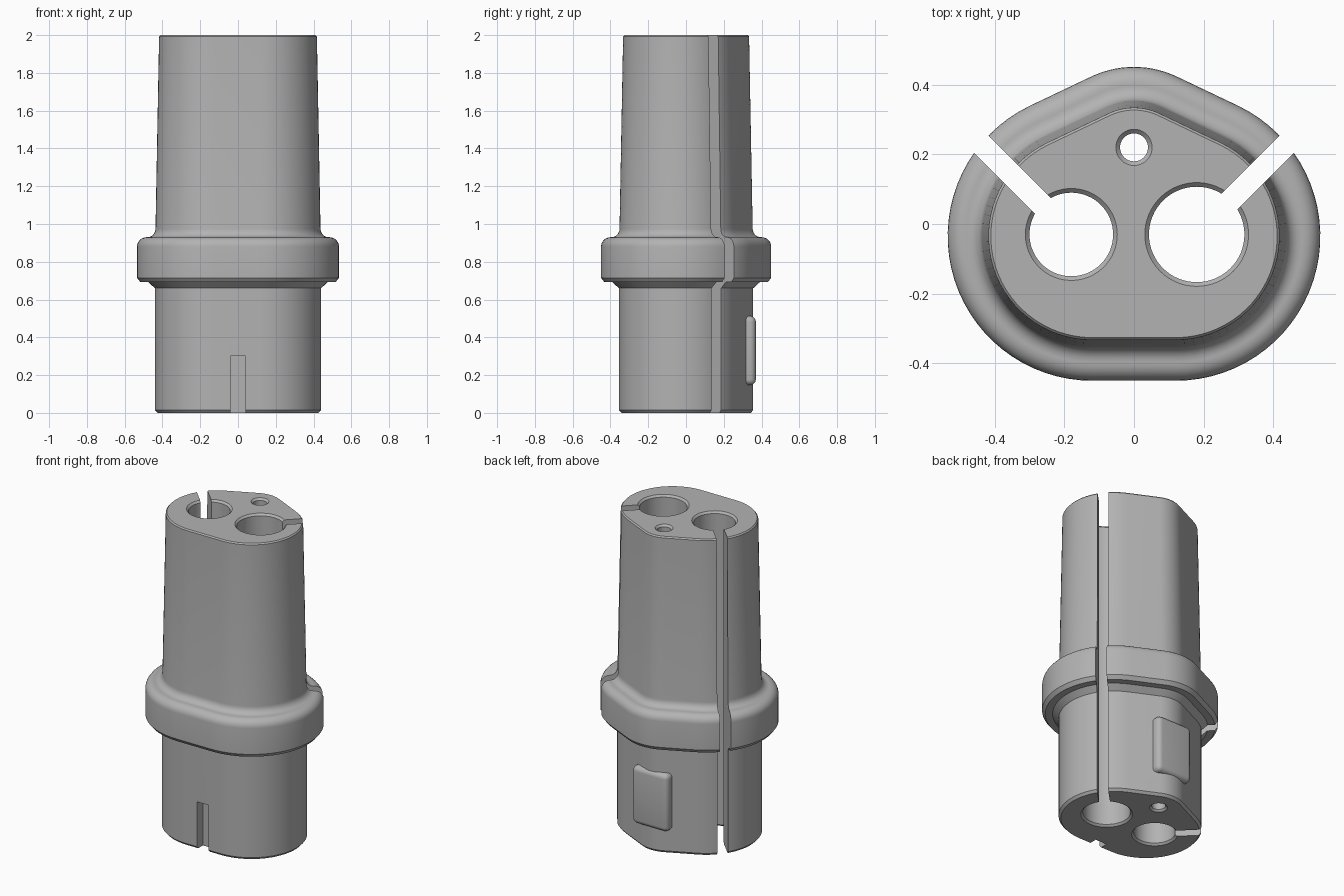
import bpy
import bmesh
from math import cos, sin, pi, radians
from mathutils import Matrix

if "Cube" in bpy.data.objects:
    bpy.data.objects.remove(bpy.data.objects["Cube"], do_unlink=True)

grey = bpy.data.materials.new("plain grey")
grey.use_nodes = True
grey.diffuse_color = (0.45, 0.45, 0.45, 1)
grey.node_tree.nodes["Principled BSDF"].inputs["Base Color"].default_value = (0.45, 0.45, 0.45, 1)


def make_object(name, bm):
    bmesh.ops.recalc_face_normals(bm, faces=bm.faces[:])
    mesh = bpy.data.meshes.new(name)
    bm.to_mesh(mesh)
    bm.free()
    mesh.materials.append(grey)
    obj = bpy.data.objects.new(name, mesh)
    bpy.context.collection.objects.link(obj)
    return obj


def loft(name, rings):
    """Closed solid through a stack of equal-length point rings."""
    bm = bmesh.new()
    loops = [[bm.verts.new(p) for p in ring] for ring in rings]
    n = len(loops[0])
    for low, high in zip(loops, loops[1:]):
        for i in range(n):
            j = (i + 1) % n
            bm.faces.new((low[i], low[j], high[j], high[i]))
    bm.faces.new(loops[0][::-1])
    bm.faces.new(loops[-1])
    return make_object(name, bm)


def box(name, size, matrix, bevel=0):
    bm = bmesh.new()
    bmesh.ops.create_cube(bm, size=1)
    bmesh.ops.scale(bm, vec=size, verts=bm.verts[:])
    if bevel:
        bmesh.ops.bevel(bm, geom=bm.edges[:], offset=bevel, segments=5,
                        profile=0.5, affect='EDGES')
    bmesh.ops.transform(bm, matrix=matrix, verts=bm.verts[:])
    return make_object(name, bm)


def outline(z, offset):
    """Rounded three-lobed section, grown or shrunk by the offset."""
    lobes = [(0.12, -0.035, 0.415, -90, 64.5, 32),
             (0, 0.165, 0.286, 64.5, 115.5, 14),
             (-0.12, -0.035, 0.415, 115.5, 270, 32)]
    points = []
    for cx, cy, r, start, end, steps in lobes:
        for i in range(steps + 1):
            a = radians(start + (end - start) * i / steps)
            points.append((cx + (r + offset) * cos(a), cy + (r + offset) * sin(a), z))
    return points


def circle(cx, cy, r, z, n=64):
    return [(cx + r * cos(2 * pi * i / n), cy + r * sin(2 * pi * i / n), z) for i in range(n)]


def apply_boolean(target, cutter, operation):
    mod = target.modifiers.new(operation.lower(), 'BOOLEAN')
    mod.operation = operation
    mod.solver = 'EXACT'
    mod.object = cutter
    bpy.context.view_layer.objects.active = target
    bpy.ops.object.modifier_apply(modifier=mod.name)
    bpy.data.objects.remove(cutter, do_unlink=True)


# Body: plug, chamfered collar with rounded shoulder, tapered sleeve
steps = [i * pi / 12 for i in range(7)]
profile = [(0, -0.108), (0.015, -0.095), (0.66, -0.095), (0.692, -0.06),
           (0.692, -0.018), (0.715, 0)]
profile += [(0.88 + 0.05 * sin(a), -0.05 + 0.05 * cos(a)) for a in steps]
profile += [(0.975 - 0.045 * cos(a), -0.055 - 0.043 * sin(a)) for a in steps]
profile += [(1.992, -0.117), (2, -0.124)]
body = loft("connector_body", [outline(z, o) for z, o in profile])

# Raised rounded pad on the back
pad = box("pad", (0.25, 0.12, 0.365), Matrix.Translation((0, 0.31, 0.33)), 0.03)
apply_boolean(body, pad, 'UNION')

# Bores with chamfered mouths
for x, y, r in [(-0.18, -0.03, 0.12), (0.18, -0.03, 0.137), (0, 0.22, 0.04)]:
    rings = [(-0.01, r + 0.022), (0.012, r), (1.988, r), (2.01, r + 0.022)]
    apply_boolean(body, loft("bore_cutter", [circle(x, y, q, z) for z, q in rings]), 'DIFFERENCE')

# Full-height slots from the two large bores out to the back corners
for side in (-1, 1):
    angle = pi / 4 if side > 0 else 3 * pi / 4
    place = (Matrix.Translation((side * 0.18, -0.03, 1))
             @ Matrix.Rotation(angle, 4, 'Z') @ Matrix.Translation((0.35, 0, 0)))
    apply_boolean(body, box("slot_cutter", (0.7, 0.064, 2.2), place), 'DIFFERENCE')

# Keying notch at the bottom of the front
notch = box("notch_cutter", (0.08, 0.2, 0.4), Matrix.Translation((0, -0.395, 0.1)))
apply_boolean(body, notch, 'DIFFERENCE')

# Smooth curved walls, keep hard edges
bpy.ops.object.select_all(action='DESELECT')
body.select_set(True)
bpy.context.view_layer.objects.active = body
bpy.ops.object.shade_smooth_by_angle(angle=radians(30))
